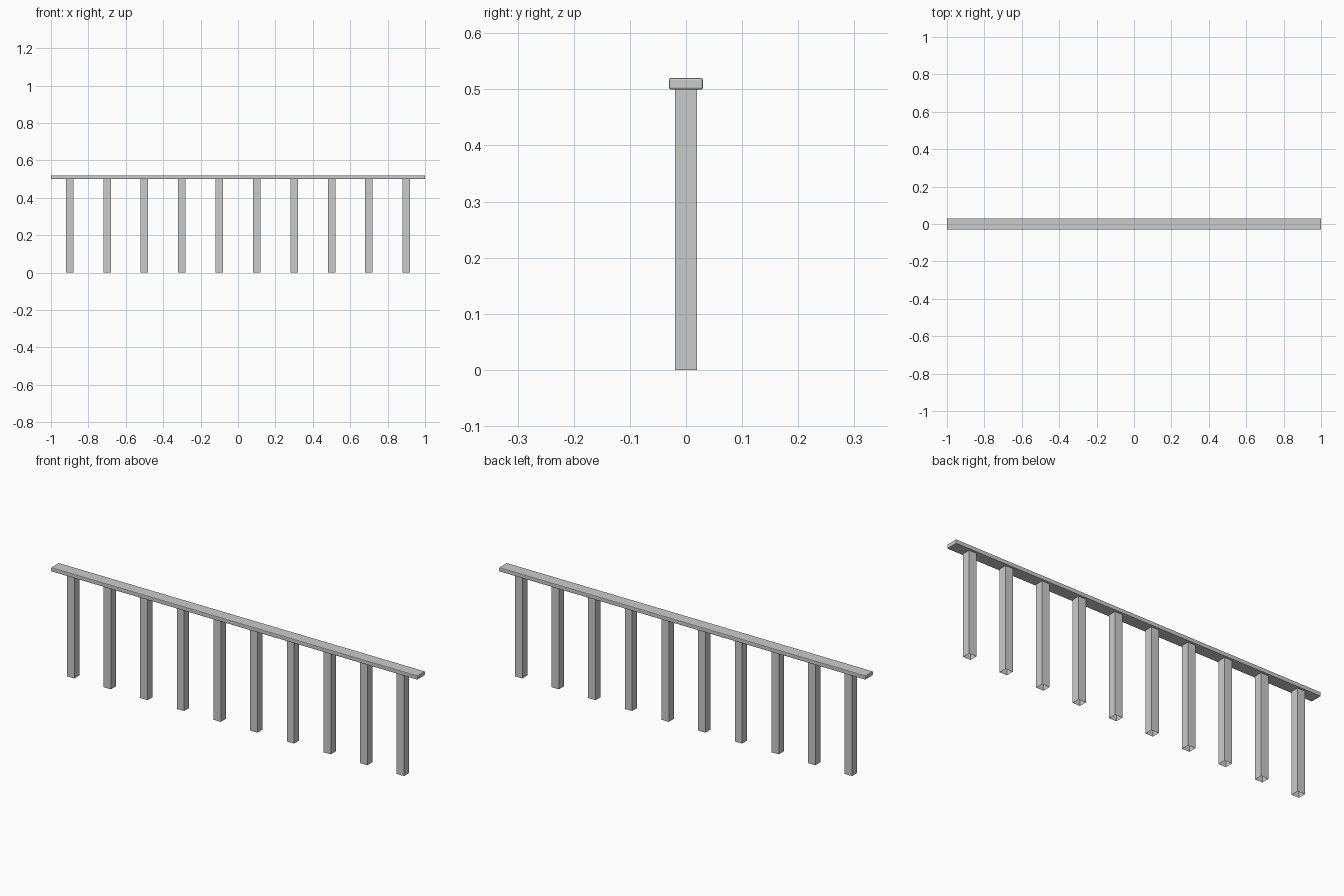
import bpy, bmesh
from mathutils import Matrix

if "Cube" in bpy.data.objects:
    bpy.data.objects.remove(bpy.data.objects["Cube"])


def box(name, size, centre, open_ends=False):
    bm = bmesh.new()
    bmesh.ops.create_cube(bm, size=1, matrix=Matrix.Translation(centre) @ Matrix.Diagonal((*size, 1)))
    if open_ends:
        ends = [f for f in bm.faces if abs(f.normal.z) > 0.9]
        bmesh.ops.delete(bm, geom=ends, context='FACES_ONLY')
    mesh = bpy.data.meshes.new(name)
    bm.to_mesh(mesh)
    bm.free()
    obj = bpy.data.objects.new(name, mesh)
    bpy.context.collection.objects.link(obj)
    return obj


# Handrail with softly rounded edges
rail = box("top_rail", (2.0, 0.06, 0.02), (0, 0, 0.51))
bevel = rail.modifiers.new("rounded_edges", 'BEVEL')
bevel.width = 0.003
bevel.segments = 2

# Ten hollow square posts, open at the bottom and closed off by the rail
for i in range(10):
    box(f"post_{i + 1}", (0.04, 0.039, 0.5), (-0.9 + 0.2 * i, 0, 0.25), open_ends=True)
